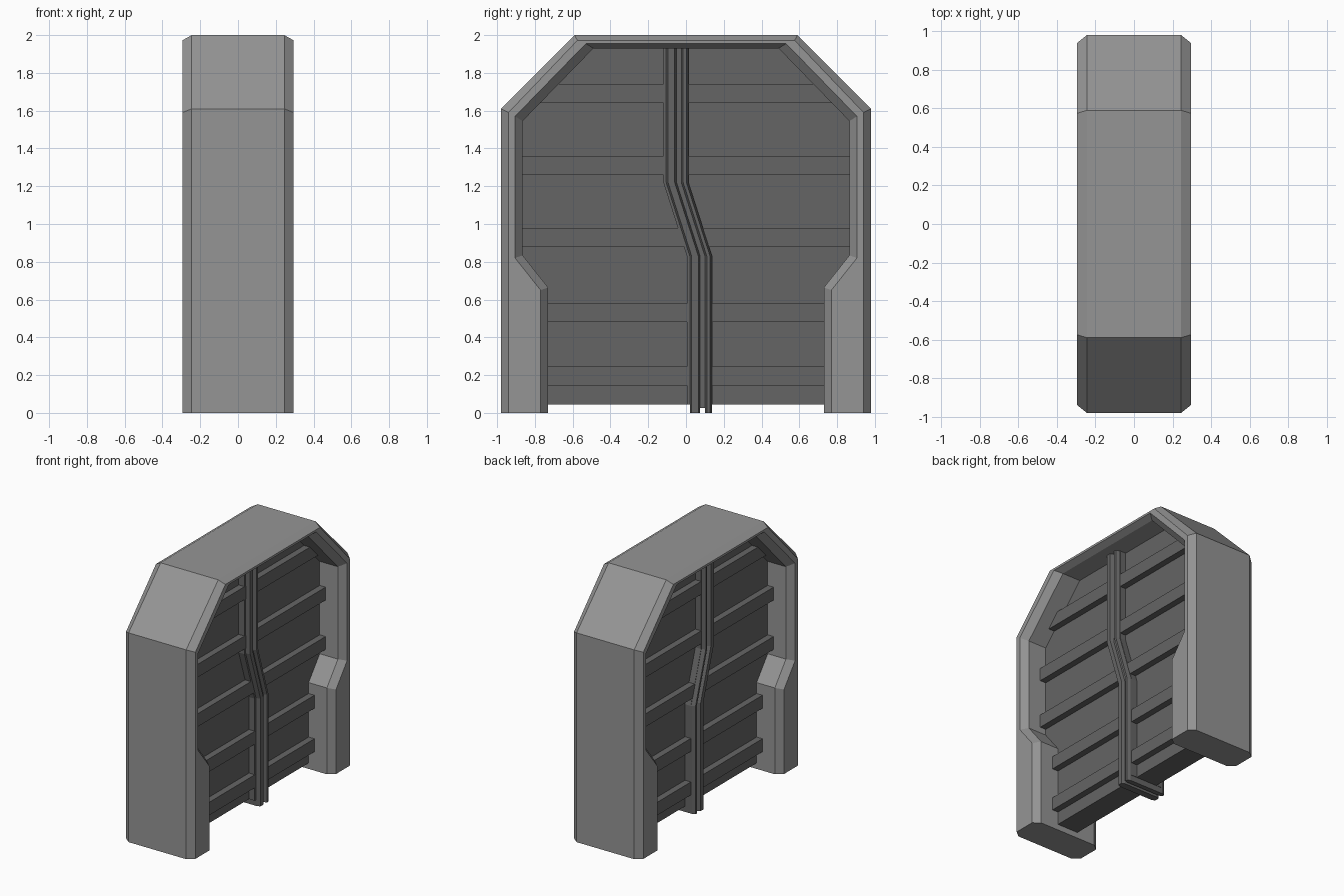
import bpy
import bmesh

if "Cube" in bpy.data.objects:
    bpy.data.objects.remove(bpy.data.objects["Cube"], do_unlink=True)


def material(name, value):
    mat = bpy.data.materials.new(name)
    mat.use_nodes = True
    color = (value, value, value, 1)
    mat.diffuse_color = color
    mat.node_tree.nodes["Principled BSDF"].inputs["Base Color"].default_value = color
    return mat


frame_grey = material("frame grey", 0.30)
panel_grey = material("dark panel grey", 0.13)


def finish(name, bm, mat):
    bmesh.ops.recalc_face_normals(bm, faces=bm.faces)
    mesh = bpy.data.meshes.new(name)
    bm.to_mesh(mesh)
    bm.free()
    mesh.materials.append(mat)
    obj = bpy.data.objects.new(name, mesh)
    bpy.context.collection.objects.link(obj)
    return obj


def loft(name, rings, mat):
    """Solid through (x, yz outline) rings, mirrored across x = 0."""
    rings = [(-x, p) for x, p in rings] + [(x, p) for x, p in reversed(rings)]
    bm = bmesh.new()
    loops = [[bm.verts.new((x, y, z)) for y, z in p] for x, p in rings]
    for a, b in zip(loops, loops[1:]):
        for i in range(len(a)):
            j = (i + 1) % len(a)
            bm.faces.new((a[i], a[j], b[j], b[i]))
    bm.faces.new(loops[0])
    bm.faces.new(loops[-1])
    return finish(name, bm, mat)


def arch(half):
    return half + [(-y, z) for y, z in reversed(half)]


# Chamfered arch frame with widened feet, swept as an eight-sided section
outer = arch([(.98, 0), (.98, .65), (.98, .82), (.98, 1.61), (.59, 2.0)])
outer_face = arch([(.94, 0), (.94, .65), (.94, .82), (.94, 1.59), (.575, 1.972)])
inner_face = arch([(.77, 0), (.77, .65), (.905, .82), (.905, 1.57), (.53, 1.955)])
inner = arch([(.73, 0), (.73, .664), (.865, .834), (.865, 1.545), (.49, 1.93)])
section = [(-.245, outer), (-.295, outer_face), (-.295, inner_face), (-.245, inner),
           (.245, inner), (.295, inner_face), (.295, outer_face), (.245, outer)]
bm = bmesh.new()
lines = [[bm.verts.new((x, y, z)) for y, z in path] for x, path in section]
for k, a in enumerate(lines):
    b = lines[(k + 1) % len(lines)]
    for i in range(len(a) - 1):
        bm.faces.new((a[i], a[i + 1], b[i + 1], b[i]))
for end in (0, -1):
    bm.faces.new([line[end] for line in lines])
bmesh.ops.dissolve_limit(bm, angle_limit=.01, verts=bm.verts, edges=bm.edges)
finish("arch_frame", bm, frame_grey)

# Recessed door panel filling the opening
loft("door_panel", [(.09, arch([(.88, .045), (.88, 1.56), (.51, 1.95)]))], panel_grey)

# Horizontal ribs, ending inside the frame
for n, (low, reach) in enumerate([(.145, .88), (.48, .88), (.88, .88),
                                  (1.26, .88), (1.64, .77)]):
    outline = [(-reach, low), (reach, low), (reach, low + .1), (-reach, low + .1)]
    loft(f"door_rib_{n + 1}", [(.14, outline)], panel_grey)


# Vertical seam that jogs sideways halfway up
def seam(y0, y1, bottom):
    def side(y):
        return [(y + .125, bottom), (y + .125, .83), (y, 1.22), (y, 1.945)]
    return side(y0) + side(y1)[::-1]


loft("seam_flange", [(.139, seam(-.12, .015, .045))], panel_grey)
loft("seam_center", [(.145, seam(-.06, -.015, .025))], panel_grey)
for name, y0, y1 in (("seam_bar_a", -.105, -.05), ("seam_bar_b", -.025, .012)):
    loft(name, [(.17, seam(y0 + .01, y1 - .01, 0)), (.145, seam(y0, y1, 0))], panel_grey)
